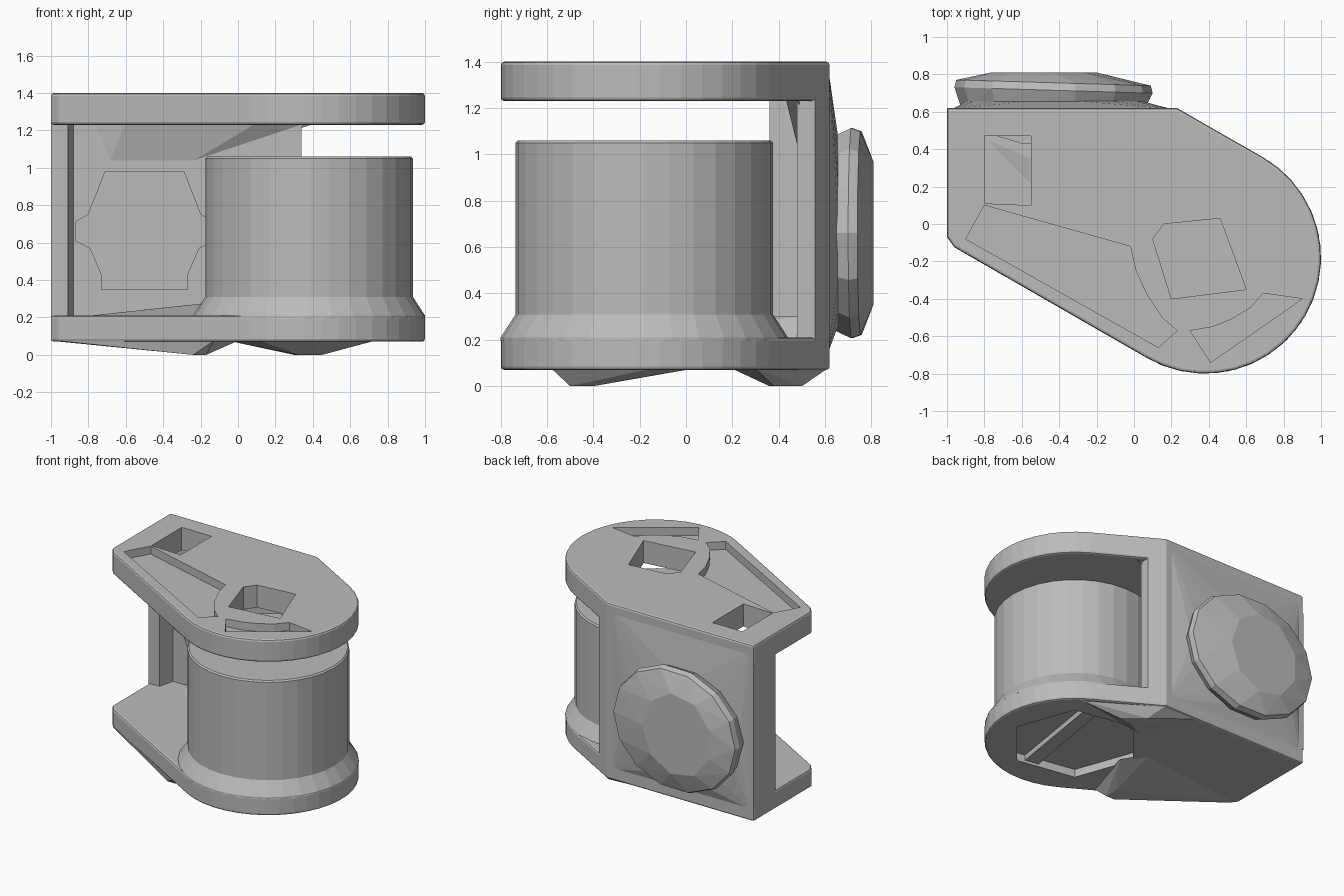
import bpy, bmesh, math
from mathutils import Vector

if "Cube" in bpy.data.objects:
    bpy.data.objects.remove(bpy.data.objects["Cube"])

grey = bpy.data.materials.new("plain_grey")
grey.diffuse_color = (0.5, 0.5, 0.5, 1)
grey.use_nodes = True
grey.node_tree.nodes["Principled BSDF"].inputs["Base Color"].default_value = grey.diffuse_color


def make(name, bm):
    bmesh.ops.recalc_face_normals(bm, faces=bm.faces)
    me = bpy.data.meshes.new(name)
    bm.to_mesh(me)
    bm.free()
    me.materials.append(grey)
    ob = bpy.data.objects.new(name, me)
    bpy.context.collection.objects.link(ob)
    return ob


def prism(name, outline, lo, hi, axis="z"):
    """Extrude a closed outline along z, or along y for (x, z) outlines."""
    bm = bmesh.new()
    place = (lambda a, b, d: (a, b, d)) if axis == "z" else (lambda a, b, d: (a, d, b))
    r0 = [bm.verts.new(place(a, b, lo)) for a, b in outline]
    r1 = [bm.verts.new(place(a, b, hi)) for a, b in outline]
    bm.faces.new(r0)
    bm.faces.new(r1)
    for i in range(len(r0)):
        j = (i + 1) % len(r0)
        bm.faces.new((r0[i], r0[j], r1[j], r1[i]))
    return make(name, bm)


def hull(name, points):
    bm = bmesh.new()
    for p in points:
        bm.verts.new(p)
    res = bmesh.ops.convex_hull(bm, input=bm.verts[:])
    junk = [v for v in res["geom_interior"] if isinstance(v, bmesh.types.BMVert)]
    if junk:
        bmesh.ops.delete(bm, geom=junk, context="VERTS")
    bmesh.ops.dissolve_limit(bm, angle_limit=0.01, verts=bm.verts[:], edges=bm.edges[:])
    return make(name, bm)


def lathe(name, profile, cx, cy, n):
    """Stack closed rings of (radius, z)."""
    bm = bmesh.new()
    rings = [[bm.verts.new((cx + r * math.cos(2 * math.pi * i / n),
                            cy + r * math.sin(2 * math.pi * i / n), z))
              for i in range(n)] for r, z in profile]
    for a, b in zip(rings, rings[1:]):
        for i in range(n):
            j = (i + 1) % n
            bm.faces.new((a[i], a[j], b[j], b[i]))
    bm.faces.new(rings[0])
    bm.faces.new(rings[-1])
    return make(name, bm)


def finish(ob, cutters=(), bevel=0.0):
    """Bevel, cut, bake the result and drop the cutters."""
    if bevel:
        m = ob.modifiers.new("bevel", "BEVEL")
        m.width, m.segments, m.limit_method = bevel, 2, "ANGLE"
        m.angle_limit = math.radians(50)
    for c in cutters:
        c.hide_render = True
        m = ob.modifiers.new("cut", "BOOLEAN")
        m.operation, m.object, m.solver = "DIFFERENCE", c, "EXACT"
    dg = bpy.context.evaluated_depsgraph_get()
    dg.update()
    baked = bpy.data.meshes.new_from_object(ob.evaluated_get(dg))
    ob.modifiers.clear()
    ob.data = baked
    for c in cutters:
        bpy.data.objects.remove(c)


# Shared plate outline: straight back and left, round nose on the right
CX, CY, R = 0.38, -0.18, 0.62
nose = [(CX + R * math.cos(math.radians(t)), CY + R * math.sin(math.radians(t)))
        for t in range(-120, 61, 9)]
outline = [(-1, 0.62), (-1, -0.07), (-0.96, -0.125)] + nose + [(0.23, 0.62)]

# Top plate with two holes and two shallow slots
window = [(-0.8, 0.11), (-0.55, 0.1), (-0.55, 0.47), (-0.8, 0.47)]
hub = [(0.1, -0.08), (0.2, -0.4), (0.6, -0.35), (0.46, 0.03), (0.16, 0.0)]
long_slot = [(-0.9, -0.08), (-0.8, 0.1), (-0.02, -0.12), (0.01, -0.25), (0.07, -0.38),
             (0.15, -0.5), (0.23, -0.57), (0.13, -0.66)]
arc_slot = [(0.3, -0.57), (0.42, -0.55), (0.52, -0.51), (0.62, -0.45), (0.69, -0.37),
            (0.9, -0.4), (0.41, -0.74)]
top = prism("top_plate", outline, 1.23, 1.4)
finish(top, [prism("cut_window", window, 1.1, 1.5), prism("cut_hub", hub, 1.1, 1.5),
             prism("cut_long", long_slot, 1.34, 1.5), prism("cut_arc", arc_slot, 1.34, 1.5)],
       0.015)

# Bottom plate with a hexagonal underside recess
base = prism("bottom_plate", outline, 0.07, 0.21)
hexagon = [(CX + 0.46 * math.cos(math.radians(t)), CY + 0.46 * math.sin(math.radians(t)))
           for t in range(-10, 350, 60)]
finish(base, [prism("cut_hex", hexagon, -0.1, 0.13)], 0.015)
prism("recess_bar", [(0.36, -0.63), (0.47, -0.62), (0.6, 0.2), (0.5, 0.22)], 0.09, 0.14)

# Low bumps under the base
hull("front_foot", [(-1, -0.07, 0.075), (-0.96, -0.125, 0.075), (-0.13, -0.58, 0.075),
                    (0.0, -0.15, 0.075), (-0.12, 0.03, 0.075), (-0.24, -0.5, 0.0),
                    (-0.17, -0.5, 0.0), (-0.17, -0.4, 0.0)])
hull("back_foot", [(-0.05, 0.61, 0.075), (0.23, 0.61, 0.075), (0.73, 0.3, 0.075),
                   (0.1, 0.2, 0.075), (0.3, 0.5, 0.0), (0.45, 0.38, 0.0), (0.32, 0.36, 0.0)])

# Back wall with left post and a notched recess
wall = prism("back_wall", [(-1, 0.36), (-0.91, 0.36), (-0.88, 0.48), (0.34, 0.48),
                           (0.34, 0.557), (0.23, 0.62), (-1, 0.62)], 0.18, 1.26)
left = [(-0.73, 0.35), (-0.73, 0.43), (-0.79, 0.57), (-0.87, 0.61), (-0.87, 0.71),
        (-0.8, 0.75), (-0.71, 0.98)]
right = [(-1.0 - x, z) for x, z in reversed(left)]
finish(wall, [prism("cut_recess", left + right, 0.4, 0.57, "y")])

# Inner braces joining the wall to the plates
hull("upper_brace", [(-0.8, 0.49, 1.24), (0.42, 0.49, 1.24), (-0.7, 0.49, 1.0),
                     (-0.3, 0.49, 1.0), (-0.6, 0.43, 1.24), (0.1, 0.43, 1.24)])
hull("lower_brace", [(-0.88, 0.49, 0.2), (0.34, 0.49, 0.2), (0.0, -0.4, 0.2),
                     (-0.05, 0.49, 0.29), (0.05, 0.1, 0.3), (0.25, 0.49, 0.3)])

# Drum with flared foot
lathe("drum", [(0.62, 0.195), (0.62, 0.21), (0.555, 0.31), (0.555, 1.05), (0.545, 1.06)],
      CX, CY, 32)


# Faceted boss on the back, with a thin pad under it
def ring(rx, rz, y, cx=-0.43, cz=0.66, n=14, tilt=0.0):
    pts = []
    for i in range(n):
        a = 2 * math.pi * i / n
        x = rx * math.cos(a)
        pts.append(Vector((cx + x, y - tilt * x, cz + rz * math.sin(a))))
    return pts


hull("boss", ring(0.5, 0.43, 0.64) + ring(0.53, 0.465, 0.715, tilt=0.03)
     + ring(0.52, 0.45, 0.755, tilt=0.03) + ring(0.29, 0.31, 0.81, -0.49, 0.66, 9))
hull("boss_pad", [(-0.97, 0.615, 0.15), (0.2, 0.615, 0.15), (0.2, 0.615, 1.36),
                  (-0.97, 0.615, 1.36)] + ring(0.46, 0.4, 0.66))
